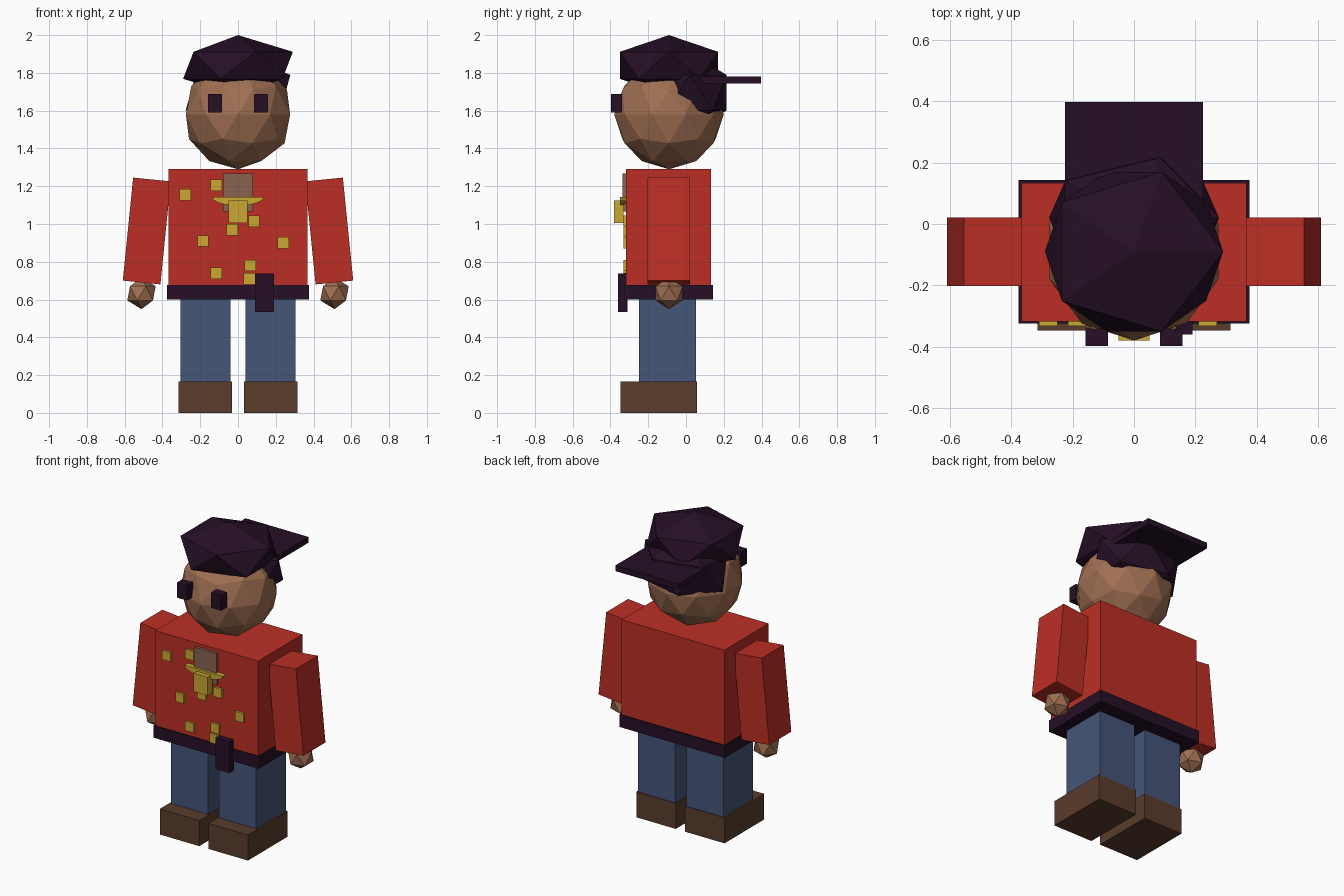
import bpy, bmesh, math
from mathutils import Matrix

cube = bpy.data.objects.get("Cube")
if cube:
    bpy.data.objects.remove(cube, do_unlink=True)


def material(name, rgb):
    m = bpy.data.materials.new(name)
    m.use_nodes = True
    m.diffuse_color = (*rgb, 1)
    bsdf = next(n for n in m.node_tree.nodes if n.type == 'BSDF_PRINCIPLED')
    bsdf.inputs["Base Color"].default_value = (*rgb, 1)
    bsdf.inputs["Roughness"].default_value = 0.9
    return m


RED = material("jacket red", (0.5, 0.028, 0.018))
SKIN = material("skin brown", (0.35, 0.16, 0.085))
DARK = material("dark plum", (0.019, 0.005, 0.019))
BLUE = material("trouser blue", (0.06, 0.092, 0.19))
SHOE = material("shoe brown", (0.1, 0.045, 0.025))
GOLD = material("gold", (0.6, 0.39, 0.03))
BADGE = material("badge tan", (0.25, 0.125, 0.08))


def finish(name, bm, mat):
    bmesh.ops.recalc_face_normals(bm, faces=bm.faces)
    mesh = bpy.data.meshes.new(name)
    bm.to_mesh(mesh)
    bm.free()
    mesh.materials.append(mat)
    ob = bpy.data.objects.new(name, mesh)
    bpy.context.collection.objects.link(ob)
    return ob


def box(name, mat, x, y, z, tilt=0):
    """Box from three (low, high) ranges, tilted about y."""
    ranges = (x, y, z)
    centre = [(a + b) / 2 for a, b in ranges]
    size = [abs(b - a) for a, b in ranges]
    bm = bmesh.new()
    bmesh.ops.create_cube(bm, size=1, matrix=Matrix.Translation(centre)
                          @ Matrix.Rotation(tilt, 4, 'Y')
                          @ Matrix.Diagonal((*size, 1)))
    return finish(name, bm, mat)


def ball(name, mat, centre, radii, detail=1):
    bm = bmesh.new()
    bmesh.ops.create_icosphere(bm, subdivisions=detail, radius=1,
                               matrix=Matrix.Translation(centre)
                               @ Matrix.Diagonal((*radii, 1)))
    return finish(name, bm, mat)


# Head and backwards cap
ball("head", SKIN, (0, -0.09, 1.58), (0.29, 0.29, 0.29), 2)
ball("cap_crown", DARK, (0, -0.09, 1.84), (0.325, 0.306, 0.16))
ball("cap_back", DARK, (0, 0.02, 1.695), (0.31, 0.23, 0.21))
box("cap_brim", DARK, (-0.225, 0.225), (0.08, 0.398), (1.743, 1.78))

# Torso and belt
box("torso", RED, (-0.367, 0.367), (-0.318, 0.133), (0.67, 1.29))
box("belt", DARK, (-0.376, 0.376), (-0.325, 0.143), (0.6, 0.678))
box("belt_pouch", DARK, (0.09, 0.19), (-0.36, -0.31), (0.535, 0.737))

# Paired parts
for side, s in (("right", -1), ("left", 1)):
    box(side + "_eye", DARK, (s * 0.085, s * 0.158), (-0.398, -0.34), (1.59, 1.687))
    box(side + "_arm", RED, (s * 0.383, s * 0.583), (-0.203, 0.021),
        (0.689, 1.237), tilt=-s * 0.1)
    ball(side + "_hand", SKIN, (s * 0.511, -0.09, 0.633), (0.084, 0.084, 0.084))
    box(side + "_leg", BLUE, (s * 0.04, s * 0.305), (-0.25, 0.053), (0.1, 0.61))
    box(side + "_shoe", SHOE, (s * 0.033, s * 0.315), (-0.348, 0.057), (0, 0.165))

# Gold patches scattered on the chest
spots = [(-0.28, 1.155), (-0.115, 1.205), (-0.185, 0.91), (-0.115, 0.74),
         (-0.03, 0.97), (0.085, 1.015), (0.24, 0.9), (0.065, 0.78), (0.06, 0.71)]
for i, (x, z) in enumerate(spots):
    box("chest_patch_%d" % (i + 1), GOLD, (x - 0.03, x + 0.03),
        (-0.332, -0.315), (z - 0.03, z + 0.03))

# Chest badge: plate, crescent and pendant block
box("badge_plate", BADGE, (-0.08, 0.08), (-0.335, -0.31), (1.13, 1.268))
box("badge_base", BADGE, (-0.08, 0.08), (-0.33, -0.31), (1.065, 1.13))
bm = bmesh.new()
rim = [bm.verts.new((0.137 * math.cos(a), -0.315, 1.142 - 0.045 * math.sin(a)))
       for a in (math.pi * i / 10 for i in range(11))]
face = bm.faces.new(rim)
out = bmesh.ops.extrude_face_region(bm, geom=[face])["geom"]
bmesh.ops.translate(bm, vec=(0, -0.035, 0),
                    verts=[v for v in out if isinstance(v, bmesh.types.BMVert)])
finish("badge_crescent", bm, GOLD)
box("badge_pendant", GOLD, (-0.05, 0.05), (-0.38, -0.33), (1.005, 1.125))
